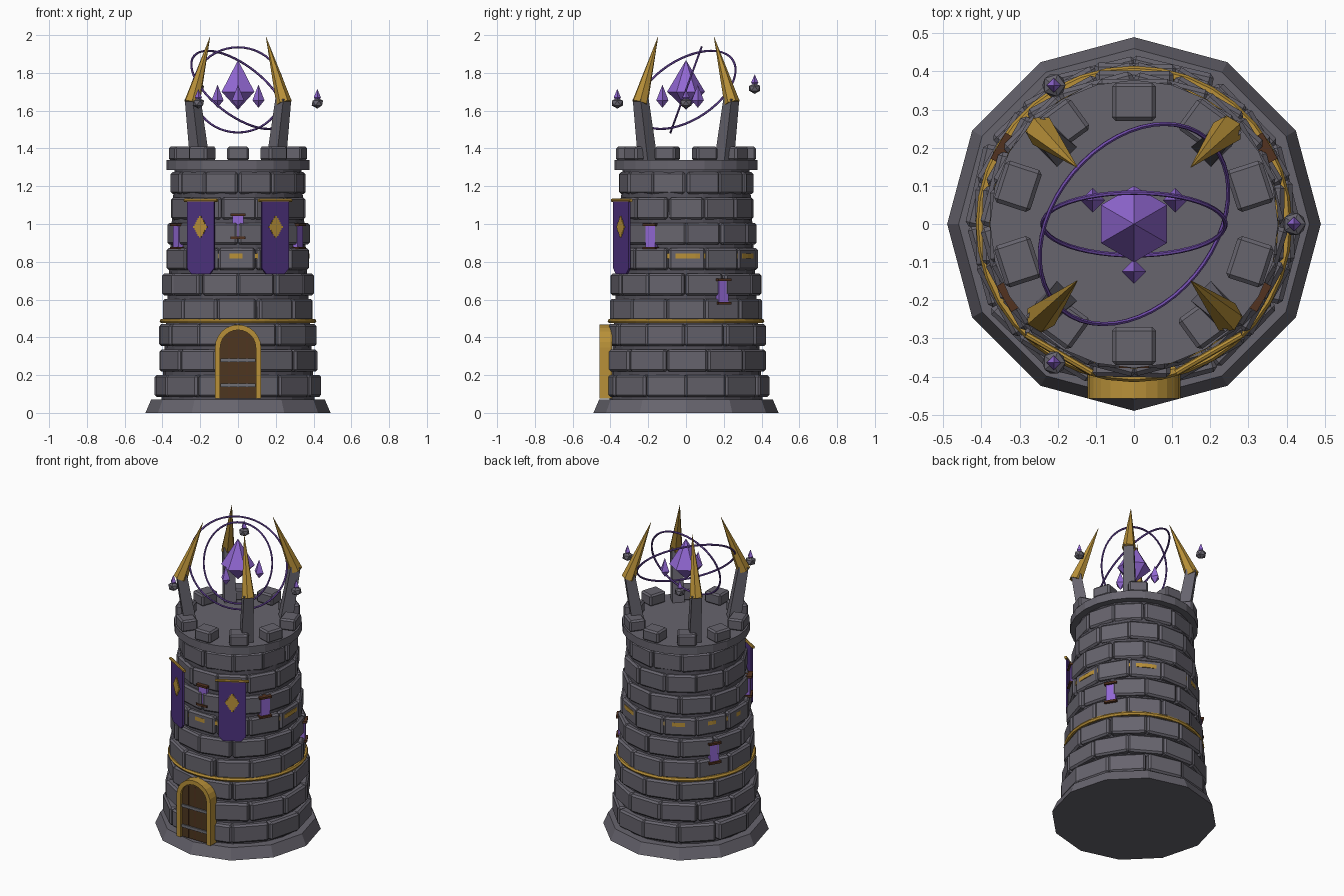
import bpy, bmesh, math, random
from mathutils import Matrix, Vector

if "Cube" in bpy.data.objects:
    bpy.data.objects.remove(bpy.data.objects["Cube"])

random.seed(4)
TAU = math.tau
rad = math.radians


def material(name, rgb):
    m = bpy.data.materials.new(name)
    m.diffuse_color = (*rgb, 1)
    m.use_nodes = True
    m.node_tree.nodes["Principled BSDF"].inputs["Base Color"].default_value = m.diffuse_color
    return m


STONE = material("stone grey", (0.135, 0.128, 0.155))
MORTAR = material("mortar grey", (0.085, 0.08, 0.10))
GOLD = material("gold", (0.48, 0.28, 0.04))
VIOLET = material("crystal violet", (0.29, 0.14, 0.66))
RINGC = material("ring purple", (0.17, 0.075, 0.42))
CLOTH = material("banner purple", (0.075, 0.032, 0.21))
WOOD = material("dark wood", (0.075, 0.037, 0.014))
TIMBER = material("red brown timber", (0.085, 0.032, 0.014))
IRON = material("iron grey", (0.16, 0.16, 0.18))


def finish(bm, name, mat, bevel=0):
    bmesh.ops.recalc_face_normals(bm, faces=bm.faces)
    me = bpy.data.meshes.new(name)
    bm.to_mesh(me)
    bm.free()
    me.materials.append(mat)
    ob = bpy.data.objects.new(name, me)
    bpy.context.collection.objects.link(ob)
    if bevel:
        mod = ob.modifiers.new("bevel", 'BEVEL')
        mod.width, mod.segments = bevel, 1
    return ob


def box(bm, mat, size):
    bmesh.ops.create_cube(bm, size=1, matrix=mat @ Matrix.Diagonal((*size, 1)))


def around(angle, r, z):
    """Frame on the wall: local x outward, y sideways, z up."""
    return Matrix.Rotation(angle, 4, 'Z') @ Matrix.Translation((r, 0, z))


def lathe(bm, profile, sides, turn=0.0, at=(0, 0, 0)):
    """Spin a (radius, z) profile; zero radius makes a point."""
    rings = []
    for r, z in profile:
        n = sides if r > 0 else 1
        rings.append([bm.verts.new((at[0] + r * math.cos(turn + TAU * i / sides),
                                    at[1] + r * math.sin(turn + TAU * i / sides),
                                    at[2] + z)) for i in range(n)])
    for a, b in zip(rings, rings[1:]):
        for i in range(sides):
            j = (i + 1) % sides
            quad = [a[i % len(a)], a[j % len(a)], b[j % len(b)], b[i % len(b)]]
            bm.faces.new(list(dict.fromkeys(quad)))
    for ring in (rings[0], rings[-1]):
        if len(ring) > 1:
            bm.faces.new(ring)


def torus(name, R, r, mat, matrix, seg=48, sides=6):
    bm = bmesh.new()
    grid = [[bm.verts.new(matrix @ Vector(((R + r * math.cos(v)) * math.cos(u),
                                           (R + r * math.cos(v)) * math.sin(u), r * math.sin(v))))
             for v in (TAU * k / sides for k in range(sides))]
            for u in (TAU * i / seg for i in range(seg))]
    for i in range(seg):
        for k in range(sides):
            a, b, l = grid[i], grid[(i + 1) % seg], (k + 1) % sides
            bm.faces.new((a[k], b[k], b[l], a[l]))
    return finish(bm, name, mat)


def plate(bm, outline, depth, matrix):
    """Extrude a (sideways, up) outline outward along local x."""
    lo = [bm.verts.new(matrix @ Vector((0, y, z))) for y, z in outline]
    hi = [bm.verts.new(matrix @ Vector((depth, y, z))) for y, z in outline]
    bm.faces.new(lo)
    bm.faces.new(hi)
    for i in range(len(lo)):
        j = (i + 1) % len(lo)
        bm.faces.new((lo[i], lo[j], hi[j], hi[i]))


# Base, core and roof slab
bm = bmesh.new()
lathe(bm, [(0.49, 0), (0.46, 0.07)], 12)
finish(bm, "base", STONE)
bm = bmesh.new()
lathe(bm, [(0.405, 0.06), (0.335, 1.29)], 24)
finish(bm, "core", MORTAR)
bm = bmesh.new()
lathe(bm, [(0.378, 1.287), (0.378, 1.338)], 24)
finish(bm, "roof_slab", STONE)

# Nine courses of twelve staggered bricks
bm = bmesh.new()
for row in range(9):
    z, d = 0.143 + row * 0.1342, 0.428 - row * 0.0103
    for i in range(12):
        a = (i + (0.5 if row % 2 == 0 else 0)) * TAU / 12 + random.uniform(-0.02, 0.02)
        out = d + random.uniform(-0.005, 0.005)
        m = around(a, out - 0.045, z) @ Matrix.Rotation(random.uniform(-0.02, 0.02), 4, 'Z')
        box(bm, m, (0.09, 2 * d * math.tan(TAU / 24) * 0.965, 0.116))
finish(bm, "wall_bricks", STONE, 0.011)

# Battlements
bm = bmesh.new()
for i in range(10):
    box(bm, around(TAU / 4 + i * TAU / 10, 0.32, 1.373), (0.1, 0.115, 0.074))
finish(bm, "battlements", STONE, 0.01)

# Gold trims: a round moulding and a band showing through the bricks
torus("lower_gold_ring", 0.402, 0.013, GOLD, Matrix.Translation((0, 0, 0.486)), 36)
bm = bmesh.new()
lathe(bm, [(0.379, 0.818), (0.379, 0.843)], 48)
finish(bm, "upper_gold_band", GOLD)

# Corner posts with gold spikes leaning inward
posts, spikes = bmesh.new(), bmesh.new()
for k in range(4):
    turn = Matrix.Rotation(TAU / 8 + k * TAU / 4, 4, 'Z')
    for bm, (r0, z0, w0), (r1, z1, w1), n in (
            (posts, (0.285, 1.33, 0.052), (0.34, 1.665, 0.042), 4),
            (spikes, (0.345, 1.64, 0.042), (0.21, 1.99, 0.001), 6)):
        axis = Vector((r1 - r0, 0, z1 - z0))
        m = turn @ Matrix.Translation(((r0 + r1) / 2, 0, (z0 + z1) / 2)) \
            @ axis.to_track_quat('Z', 'Y').to_matrix().to_4x4() @ Matrix.Rotation(TAU / 8, 4, 'Z')
        bmesh.ops.create_cone(bm, cap_ends=True, segments=n, radius1=w0, radius2=w1,
                              depth=axis.length, matrix=m)
finish(posts, "corner_posts", STONE)
finish(spikes, "gold_spikes", GOLD)

# Floating crystal, its shards and two orbit rings
bm = bmesh.new()
lathe(bm, [(0, 1.605), (0.1, 1.70), (0, 1.868)], 6, TAU / 4)
finish(bm, "great_crystal", VIOLET)
bm = bmesh.new()
for deg in (30, 150, 270):
    lathe(bm, [(0, 1.615), (0.032, 1.655), (0, 1.738)], 4, 0,
          (0.125 * math.cos(rad(deg)), 0.125 * math.sin(rad(deg)), 0))
finish(bm, "crystal_shards", VIOLET)
centre = Matrix.Translation((0, 0, 1.71))
torus("steep_orbit_ring", 0.24, 0.006, RINGC, centre @ Matrix.Rotation(rad(70), 4, 'X'))
tilt = Vector((0.54, -0.45, 0.71)).to_track_quat('Z', 'Y').to_matrix().to_4x4()
torus("tilted_orbit_ring", 0.294, 0.006, RINGC, centre @ tilt)

# Floating rocks carrying small crystals
rocks, gems = bmesh.new(), bmesh.new()
for deg, z in ((0, 1.64), (120, 1.718), (240, 1.64)):
    p = Vector((0.42 * math.cos(rad(deg)), 0.42 * math.sin(rad(deg)), z))
    bmesh.ops.create_icosphere(rocks, subdivisions=1, radius=0.034,
                               matrix=Matrix.Translation(p) @ Matrix.Diagonal((1, 1, 0.85, 1)))
    lathe(gems, [(0, 0.005), (0.019, 0.03), (0, 0.075)], 4, 0, p)
finish(rocks, "floating_rocks", STONE)
finish(gems, "rock_crystals", VIOLET)

# Arched door with gold surround and iron straps
FRONT = -TAU / 4


def arch(w, spring, foot):
    pts = [(w * math.cos(t), spring + w * math.sin(t)) for t in (math.pi * i / 12 for i in range(13))]
    return [(w, foot)] + pts + [(-w, foot)]


bm = bmesh.new()
plate(bm, arch(0.1, 0.345, 0.075), 0.045, around(FRONT, 0.395, 0))
finish(bm, "door", WOOD)
bm = bmesh.new()
outer, inner = arch(0.122, 0.345, 0.075), arch(0.094, 0.345, 0.075)
for i in range(len(outer) - 1):
    plate(bm, [outer[i], outer[i + 1], inner[i + 1], inner[i]], 0.065, around(FRONT, 0.393, 0))
bmesh.ops.remove_doubles(bm, verts=bm.verts, dist=0.0001)
finish(bm, "door_surround", GOLD)
bm = bmesh.new()
for z in (0.147, 0.278):
    box(bm, around(FRONT, 0.442, z), (0.012, 0.186, 0.018))
finish(bm, "door_straps", IRON)
bm = bmesh.new()
for y in (-0.048, 0, 0.048):
    box(bm, around(FRONT, 0.44, 0.245) @ Matrix.Translation((0, y, 0)), (0.004, 0.004, 0.34))
finish(bm, "door_plank_seams", TIMBER)

# Banners with stepped gold emblem and hanging rod
cloth, rods, emblem = bmesh.new(), bmesh.new(), bmesh.new()
for deg in (-120, -60):
    m = around(rad(deg), 0.386, 0)
    plate(cloth, [(-0.082, 1.12), (-0.082, 0.765), (-0.055, 0.735), (0.055, 0.735),
                  (0.082, 0.765), (0.082, 1.12)], 0.012, m)
    bmesh.ops.create_cone(rods, cap_ends=True, segments=8, radius1=0.009, radius2=0.009, depth=0.2,
                          matrix=m @ Matrix.Translation((0.007, 0, 1.125)) @ Matrix.Rotation(TAU / 4, 4, 'X'))
    right, n = [], 5
    for i in range(-n, n + 1):
        w = 0.042 * (1 - abs(i) / (n + 1))
        right += [(w, 0.985 + (i - 0.5) * 0.0105), (w, 0.985 + (i + 0.5) * 0.0105)]
    plate(emblem, right + [(-y, z) for y, z in reversed(right)], 0.005,
          m @ Matrix.Translation((0.011, 0, 0)))
finish(cloth, "banners", CLOTH)
finish(rods, "banner_rods", GOLD)
finish(emblem, "banner_emblems", GOLD)

# Glowing slit windows with timber lintels and sills
glow, wood = bmesh.new(), bmesh.new()
for deg, r, z in ((-90, 0.36, 0.988), (-30, 0.376, 0.935), (210, 0.376, 0.935),
                  (30, 0.394, 0.643), (150, 0.394, 0.643)):
    box(glow, around(rad(deg), r - 0.01, z), (0.03, 0.058, 0.115))
    for dz in (-0.062, 0.062):
        box(wood, around(rad(deg), r - 0.005, z + dz), (0.046, 0.078, 0.013))
finish(glow, "window_glow", VIOLET)
finish(wood, "window_lintels_and_sills", TIMBER)
